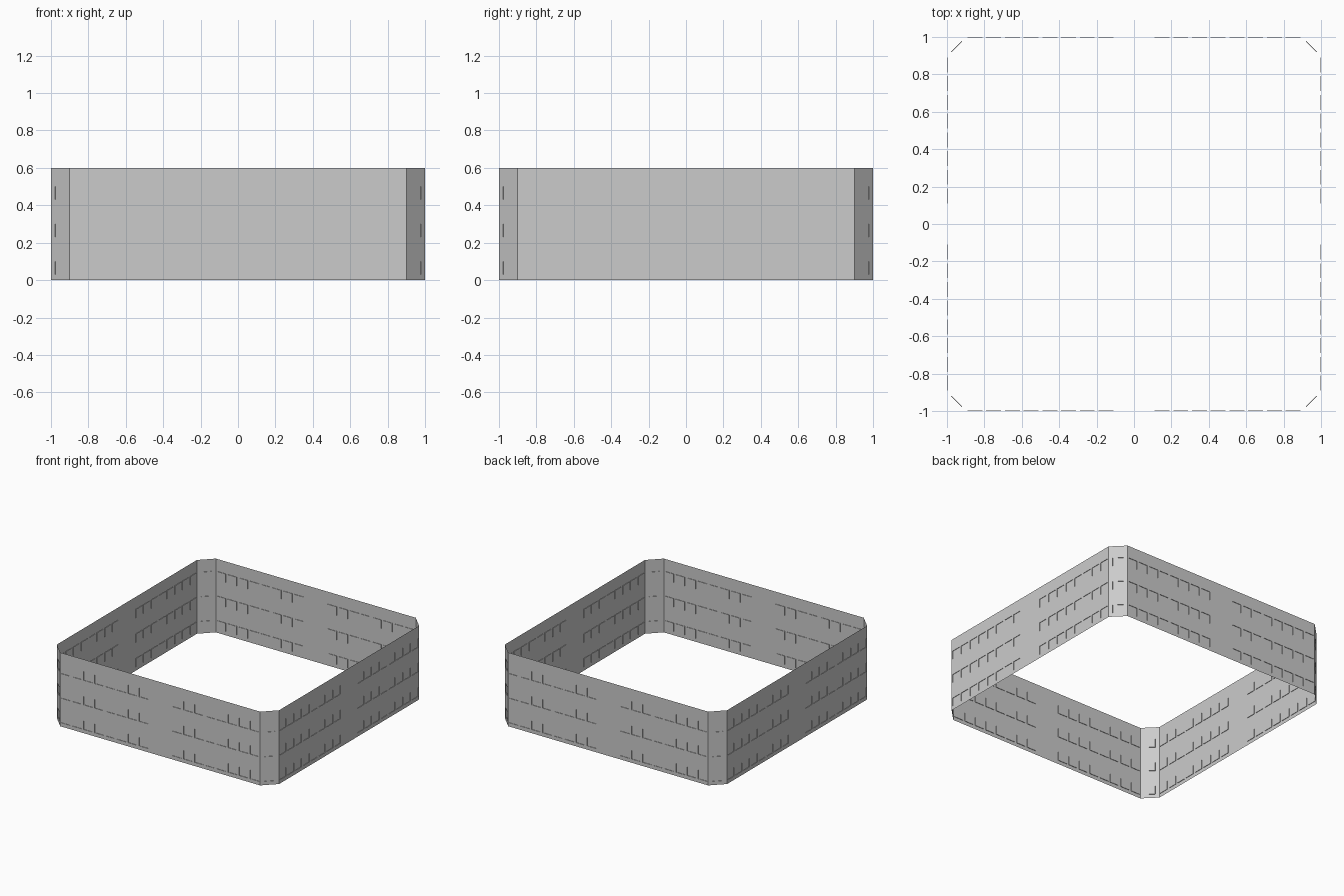
import bpy, bmesh
from mathutils import Vector

if "Cube" in bpy.data.objects:
    bpy.data.objects.remove(bpy.data.objects["Cube"])

H, DEPTH, WIN = 0.6, 0.004, 0.08
FLOORS = [(0.03, 0.10), (0.23, 0.30), (0.43, 0.50)]


def wall(name, a, b, centres):
    """Single-sheet wall from a to b with shallow recessed windows on each floor."""
    a, b = Vector((*a, 0)), Vector((*b, 0))
    mid, half = (a + b) / 2, (b - a).length / 2
    along = (b - a).normalized()
    wins = [(c - WIN / 2, c + WIN / 2) for c in centres]
    us = [-half] + [u for w in wins for u in w] + [half]
    zs = [0] + [z for f in FLOORS for z in f] + [H]
    bm = bmesh.new()
    grid = [[bm.verts.new(mid + along * u + Vector((0, 0, z))) for u in us] for z in zs]
    panes = []
    for j in range(len(zs) - 1):
        for i in range(len(us) - 1):
            f = bm.faces.new((grid[j][i], grid[j][i + 1], grid[j + 1][i + 1], grid[j + 1][i]))
            if i % 2 and j % 2:
                panes.append(f)
    bm.normal_update()
    # push every window pane straight inwards, leaving sill, lintel and jambs
    inward = along.cross(Vector((0, 0, 1))) * -DEPTH
    ext = bmesh.ops.extrude_discrete_faces(bm, faces=panes)
    for f in ext["faces"]:
        bmesh.ops.translate(bm, vec=inward, verts=list(f.verts))
    me = bpy.data.meshes.new(name)
    bm.to_mesh(me)
    bm.free()
    bpy.context.collection.objects.link(bpy.data.objects.new(name, me))


# octagonal plan, counter-clockwise: long facades joined by chamfered corners
plan = [(-0.9, -1), (0.9, -1), (1, -0.9), (1, 0.9), (0.9, 1), (-0.9, 1), (-1, 0.9), (-1, -0.9)]
names = ["front_wall", "front_right_corner", "right_wall", "back_right_corner",
         "back_wall", "back_left_corner", "left_wall", "front_left_corner"]
side = [0.15 + 0.1 * k for k in range(8)]
long_centres = sorted([-c for c in side] + side)

for k, name in enumerate(names):
    wall(name, plan[k], plan[(k + 1) % 8], [0.0] if k % 2 else long_centres)
